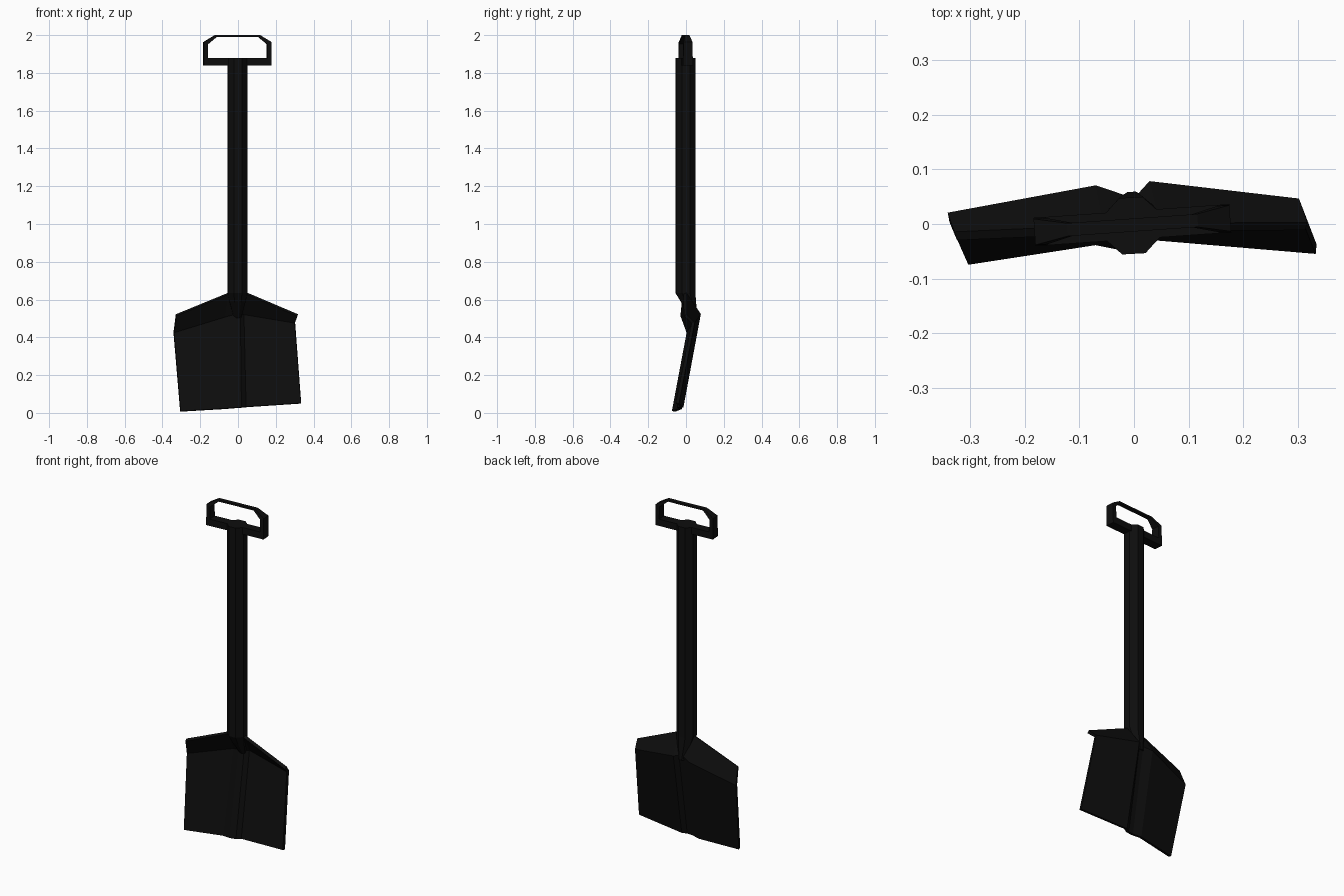
import bpy, bmesh
from math import cos, sin, tau, radians
from mathutils import Vector, Matrix

if "Cube" in bpy.data.objects:
    bpy.data.objects.remove(bpy.data.objects["Cube"])

mat = bpy.data.materials.new("black_paint")
mat.diffuse_color = (0.004, 0.004, 0.004, 1)
mat.use_nodes = True
mat.node_tree.nodes["Principled BSDF"].inputs["Base Color"].default_value = mat.diffuse_color


def make(name, verts, faces):
    me = bpy.data.meshes.new(name)
    me.from_pydata([tuple(v) for v in verts], [], faces)
    bm = bmesh.new()
    bm.from_mesh(me)
    bmesh.ops.recalc_face_normals(bm, faces=bm.faces)
    bm.to_mesh(me)
    bm.free()
    me.materials.append(mat)
    ob = bpy.data.objects.new(name, me)
    bpy.context.collection.objects.link(ob)
    return ob


def strip(rows):
    """Faces joining consecutive open rows of n points."""
    n = len(rows[0])
    return [(r * n + i, r * n + i + 1, (r + 1) * n + i + 1, (r + 1) * n + i)
            for r in range(len(rows) - 1) for i in range(n - 1)]


# shaft: octagonal pole tapering into the back of the blade
# each ring is (z, centre y, radius x, radius y)
rings = [(1.88, -0.003, 0.056, 0.056), (0.635, -0.003, 0.056, 0.056),
         (0.585, 0.014, 0.045, 0.042), (0.50, 0.048, 0.02, 0.012)]
N = 8
verts = [(-0.003 + rx * cos(tau * (i + 0.57) / N), cy + ry * sin(tau * (i + 0.57) / N), z)
         for z, cy, rx, ry in rings for i in range(N)]
faces = [(r * N + i, r * N + (i + 1) % N, (r + 1) * N + (i + 1) % N, (r + 1) * N + i)
         for r in range(len(rings) - 1) for i in range(N)]
faces += [tuple(range(N)), tuple(range(len(rings) * N - N, len(rings) * N))]
make("shaft", verts, faces)

# blade: V-folded sheet with a central channel, slightly rolled and leaning
bottom = [(-0.305, -0.066, 0.008), (-0.07, -0.030, 0.022), (-0.02, -0.040, 0.026),
          (0.015, -0.037, 0.028), (0.04, -0.022, 0.031), (0.334, -0.046, 0.051)]
fold = [(-0.34, 0.012, 0.425), (-0.07, 0.062, 0.508), (-0.02, 0.045, 0.522),
        (0.01, 0.047, 0.523), (0.03, 0.070, 0.522), (0.301, 0.038, 0.477)]
shoulder = [(-0.327, -0.022, 0.518), (-0.055, -0.010, 0.63), (-0.02, -0.010, 0.635),
            (0.01, -0.008, 0.635), (0.048, -0.006, 0.632), (0.316, -0.004, 0.517)]
rows = [bottom, fold, shoulder]
blade = make("blade", sum(rows, []), strip(rows))
sol = blade.modifiers.new("thickness", 'SOLIDIFY')
sol.thickness = 0.018
sol.offset = 0

# grip: D-shaped ring with clipped top corners, thinner at the top
outer = [(-0.18, 1.84), (-0.18, 1.963), (-0.12, 2.0), (0.12, 2.0), (0.18, 1.963), (0.18, 1.84)]
inner = [(-0.157, 1.88), (-0.157, 1.952), (-0.11, 1.99), (0.11, 1.99), (0.157, 1.952), (0.157, 1.88)]
depth = [0.026, 0.024, 0.012, 0.012, 0.024, 0.026]
yaw = Matrix.Rotation(radians(4), 3, 'Z')
shift = Vector((-0.003, -0.002, 0))
verts = [yaw @ Vector((p[0], s * d, p[1])) + shift
         for loop, s in ((outer, -1), (outer, 1), (inner, 1), (inner, -1))
         for p, d in zip(loop, depth)]
M = len(outer)
faces = [(k * M + i, k * M + (i + 1) % M, (k + 1) % 4 * M + (i + 1) % M, (k + 1) % 4 * M + i)
         for k in range(4) for i in range(M)]
make("grip", verts, faces)
